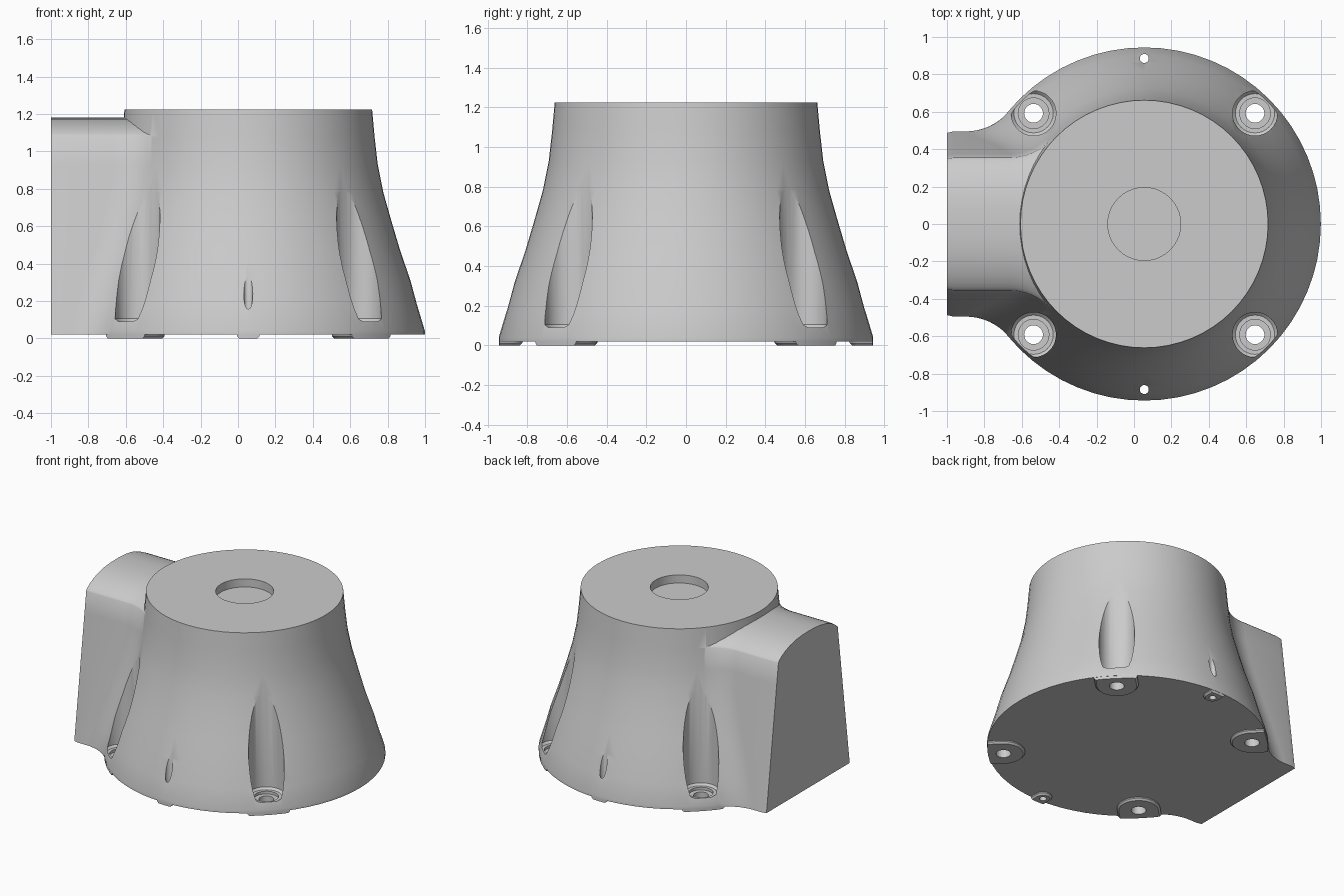
import bpy, bmesh
from math import sin, cos, pi, sqrt, atan2

if "Cube" in bpy.data.objects:
    bpy.data.objects.remove(bpy.data.objects["Cube"])

AX = 0.055                                   # x of the revolve axis
PROFILE = [(0.944, 0.02), (0.944, 0.04), (0.902, 0.18), (0.867, 0.31), (0.812, 0.47), (0.763, 0.635),
           (0.722, 0.78), (0.692, 0.93), (0.675, 1.08), (0.662, 1.225)]
BOSSES = [(AX + sx * 0.592, sy * 0.592) for sx in (-1, 1) for sy in (-1, 1)]
PINS = [(AX, -0.885), (AX, 0.885)]


def loft(name, rings):
    """Skin a list of equal-length point rings and cap both ends."""
    bm = bmesh.new()
    vs = [[bm.verts.new(p) for p in r] for r in rings]
    n = len(rings[0])
    for a, b in zip(vs, vs[1:]):
        for i in range(n):
            j = (i + 1) % n
            bm.faces.new((a[i], a[j], b[j], b[i]))
    bm.faces.new(vs[0][::-1])
    bm.faces.new(vs[-1])
    bmesh.ops.recalc_face_normals(bm, faces=bm.faces)
    me = bpy.data.meshes.new(name)
    bm.to_mesh(me)
    bm.free()
    ob = bpy.data.objects.new(name, me)
    bpy.context.collection.objects.link(ob)
    return ob


def lathe(name, x, y, prof, n=32):
    return loft(name, [[(x + r * cos(2 * pi * i / n), y + r * sin(2 * pi * i / n), z)
                        for i in range(n)] for r, z in prof])


def boolean(ob, other, op):
    m = ob.modifiers.new(op, 'BOOLEAN')
    m.operation, m.object, m.solver = op, other, 'EXACT'
    bpy.context.view_layer.objects.active = ob
    bpy.ops.object.modifier_apply(modifier=m.name)
    bpy.data.objects.remove(other)


def radius_at(z):
    for (r0, z0), (r1, z1) in zip(PROFILE, PROFILE[1:]):
        if z0 <= z <= z1:
            return r0 + (r1 - r0) * (z - z0) / (z1 - z0)
    return PROFILE[-1][0]


def outline(zr, z, s=1.0, rf=0.3):
    """Side block section: straight flank, then a concave fillet onto the body."""
    R = radius_at(zr) - 0.002
    w = 0.495 - 0.14 * (zr - 0.02) / 1.06
    dx, dy = -sqrt((R + rf) ** 2 - (w + rf) ** 2), w + rf
    half = [(-1, w - 0.008), (-0.965, w)]
    end = atan2(-dy, -dx) + pi / 2           # sweep from straight down to the tangent point
    for i in range(9):
        a = -pi / 2 + end * i / 8
        half.append((AX + dx + rf * cos(a), dy + rf * sin(a)))
    k = 0.88 * R / (R + rf)
    half.append((AX + dx * k, dy * k))
    return [(x, y * s, z) for x, y in half] + [(x, -y * s, z) for x, y in half[::-1]]


# flared round body
body = lathe("housing_body", AX, 0, PROFILE, 64)

# side block with tapered flanks and a rounded top
rings = [outline(z, z) for z in (0.02, 0.04, 0.18, 0.31, 0.47, 0.635, 0.78, 0.93, 1.08)]
for s in (0.985, 0.95, 0.88, 0.77, 0.6, 0.4, 0.2, 0.03):
    rings.append(outline(1.08, 1.08 + 0.1 * (1 - s ** 2.5) ** 0.8, s))
boolean(body, loft("side_block", rings), 'UNION')

# feet: rounded tongues trimmed by the base circle
for (x, y), r in [(p, 0.145) for p in BOSSES] + [(p, 0.06) for p in PINS]:
    a = atan2(y, x - AX)
    foot = []
    for rr, z in ((r - 0.012, 0), (r, 0.012), (r, 0.035)):
        pts = [(rr * cos(t), rr * sin(t)) for t in [pi / 2 + pi * i / 16 for i in range(17)]]
        pts += [(0.25, -rr), (0.25, rr)]
        foot.append([(x + u * cos(a) - v * sin(a), y + u * sin(a) + v * cos(a), z) for u, v in pts])
    foot = loft("foot", foot)
    boolean(foot, lathe("trim", AX, 0, [(0.942, -0.1), (0.942, 0.1)], 64), 'INTERSECT')
    boolean(body, foot, 'UNION')

# screw pockets with counterbore and through hole
for x, y in BOSSES:
    boolean(body, lathe("pocket", x, y, [(0.05, -0.1), (0.05, 0.07), (0.082, 0.07), (0.082, 0.09),
                                         (0.105, 0.09), (0.12, 0.105), (0.12, 1.1)]), 'DIFFERENCE')
# pin holes
for x, y in PINS:
    boolean(body, lathe("pin", x, y, [(0.024, -0.1), (0.024, 0.6)], 20), 'DIFFERENCE')
# shallow recess in the top
boolean(body, lathe("recess", AX, 0, [(0.195, 1.165), (0.195, 1.4)], 40), 'DIFFERENCE')

bpy.ops.object.select_all(action='DESELECT')
body.select_set(True)
bpy.context.view_layer.objects.active = body
bpy.ops.object.shade_smooth_by_angle(angle=pi / 6)
